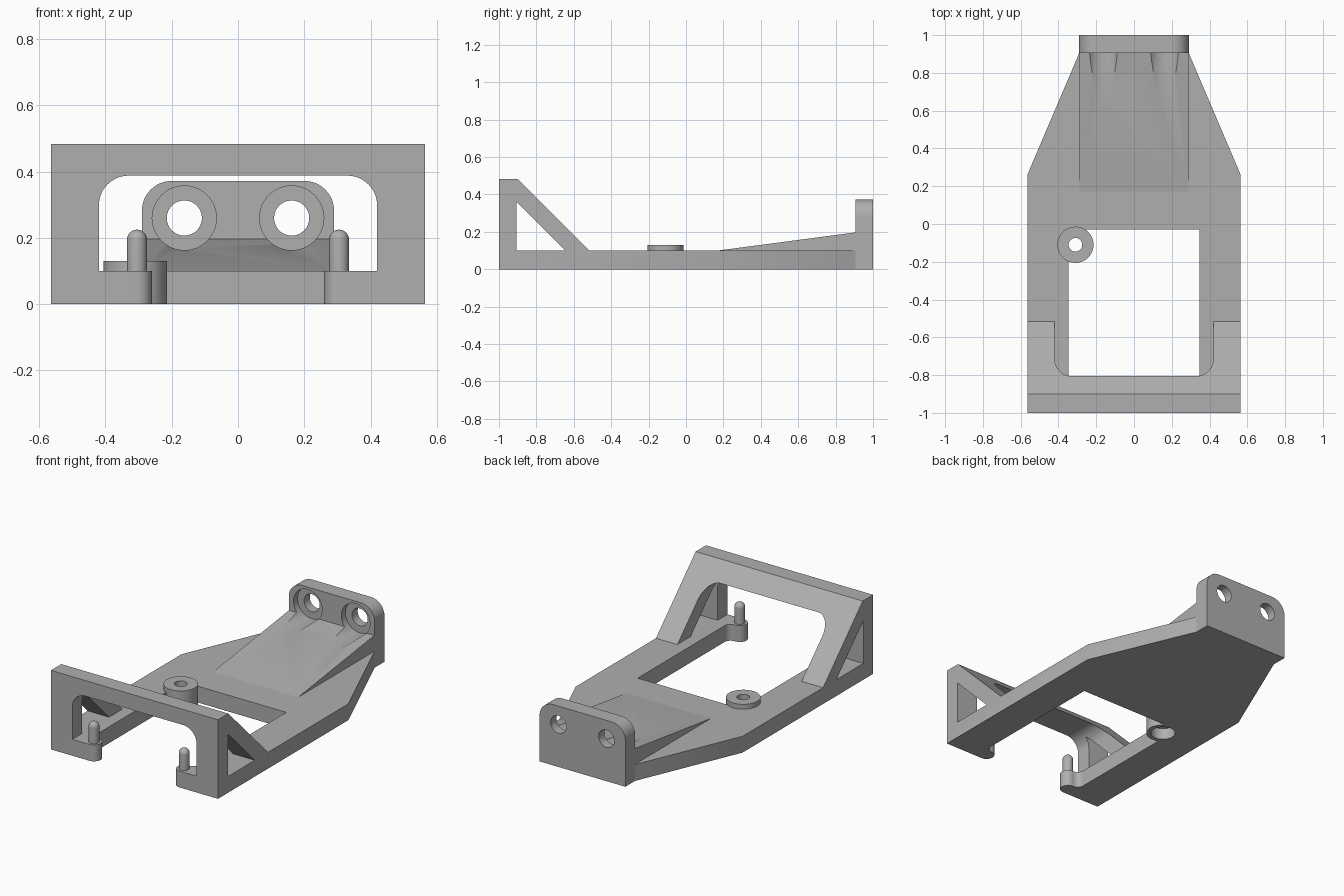
import bpy, bmesh
from math import sin, cos, radians, pi

old = bpy.data.objects.get("Cube")
if old:
    bpy.data.objects.remove(old, do_unlink=True)

grey = bpy.data.materials.new("plain grey")
grey.use_nodes = True
COLOUR = (0.43, 0.43, 0.43, 1)
grey.diffuse_color = COLOUR
grey.node_tree.nodes["Principled BSDF"].inputs["Base Color"].default_value = COLOUR
parts = []


def arc(cx, cy, r, start, end, n=12):
    angles = [radians(start + (end - start) * i / n) for i in range(n + 1)]
    return [(cx + r * cos(a), cy + r * sin(a)) for a in angles]


def mirrored(half):
    return half + [(-x, y) for x, y in reversed(half)]


def finish(name, bm):
    bmesh.ops.recalc_face_normals(bm, faces=bm.faces)
    mesh = bpy.data.meshes.new(name)
    bm.to_mesh(mesh)
    bm.free()
    mesh.materials.append(grey)
    ob = bpy.data.objects.new(name, mesh)
    bpy.context.collection.objects.link(ob)
    parts.append(ob)
    return ob


def prism(name, outline, axis, low, high):
    """Extrude a flat outline along one axis."""
    place = {"x": lambda u, v: (low, u, v),
             "y": lambda u, v: (u, low, v),
             "z": lambda u, v: (u, v, low)}[axis]
    bm = bmesh.new()
    face = bm.faces.new([bm.verts.new(place(u, v)) for u, v in outline])
    new = bmesh.ops.extrude_face_region(bm, geom=[face])["geom"]
    shift = [high - low if a == axis else 0 for a in "xyz"]
    bmesh.ops.translate(bm, vec=shift, verts=[g for g in new if isinstance(g, bmesh.types.BMVert)])
    return finish(name, bm)


def rod(name, cu, cv, r, axis, low, high):
    return prism(name, arc(cu, cv, r, 0, 360, 48)[:-1], axis, low, high)


def lathe(name, profile, x, y, closed):
    """Spin an (r, z) profile round a vertical axis."""
    bm = bmesh.new()
    verts = [bm.verts.new((r, 0, z)) for r, z in profile]
    pairs = list(zip(verts, verts[1:])) + ([(verts[-1], verts[0])] if closed else [])
    edges = [bm.edges.new(p) for p in pairs]
    bmesh.ops.spin(bm, geom=verts + edges, axis=(0, 0, 1), cent=(0, 0, 0),
                   angle=2 * pi, steps=40, use_duplicate=False)
    bmesh.ops.remove_doubles(bm, verts=bm.verts, dist=0.0001)
    bmesh.ops.translate(bm, vec=(x, y, 0), verts=bm.verts)
    return finish(name, bm)


def combine(target, tools, operation="DIFFERENCE", keep=False):
    """Apply boolean tools to a part, then discard them."""
    for tool in tools:
        mod = target.modifiers.new("boolean", "BOOLEAN")
        mod.operation, mod.solver, mod.object = operation, "EXACT", tool
    graph = bpy.context.evaluated_depsgraph_get()
    graph.update()
    mesh = bpy.data.meshes.new_from_object(target.evaluated_get(graph))
    target.modifiers.clear()
    target.data = mesh
    if not keep:
        for tool in tools:
            parts.remove(tool)
            bpy.data.objects.remove(tool, do_unlink=True)


# Base plate: open U with bullnosed feet in front, tapering to the back
W, T, BACK = 0.565, 0.1, 0.905
half = [(0.348, -0.03)]
half += arc(0.308, -0.87, 0.04, 0, -90, 8)
half += arc(0.305, -0.955, 0.045, 90, 270, 16)
half += [(W, -1), (W, 0.26), (0.29, BACK)]
base = prism("base_frame", mirrored(half), "z", 0, T)

# Front arch with sloping braces, arched opening and triangular side windows
arch = prism("arch", [(-1, T), (-1, 0.483), (-0.9, 0.483), (-0.517, T)], "x", -W, W)
opening = prism("arch_cutter", mirrored([(0.42, 0.05)] + arc(0.33, 0.298, 0.09, 0, 90)),
                "y", -1.1, -0.4)
window = prism("window_cutter", [(-0.905, 0.36), (-0.905, 0.05), (-0.595, 0.05)], "x", -0.7, 0.7)
combine(arch, [opening, window])
combine(base, [arch], "UNION")

# Screw boss with a wider pocket underneath
BX, BY = -0.31, -0.11
combine(base, [rod("boss_cutter", BX, BY, 0.08, "z", -0.1, 0.2)])
lathe("screw_boss", [(0.036, 0.13), (0.096, 0.13), (0.096, 0), (0.07, 0),
                     (0.07, 0.07), (0.036, 0.07)], BX, BY, True)

# Locating pins on the feet
for side, x in (("left", 0.305), ("right", -0.305)):
    lathe(side + "_pin", [(0.03, 0.09)] + arc(0, 0.195, 0.03, 0, 90, 8), x, -0.955, False)

# Ramp and upright mounting plate, both cut by the screw head recesses
ramp = prism("ramp", [(0.17, T), (BACK, 0.197), (BACK, 0.05), (0.17, 0.05)], "x", -0.288, 0.288)
mount = prism("mounting_plate", mirrored([(0.29, 0)] + arc(0.2, 0.282, 0.09, 0, 90)),
              "y", BACK, 1)
recesses = [rod("recess_cutter", x, 0.26, 0.097, "y", 0.4, 0.945) for x in (-0.162, 0.162)]
holes = [rod("hole_cutter", x, 0.26, 0.053, "y", 0.8, 1.1) for x in (-0.162, 0.162)]
combine(ramp, recesses, keep=True)
combine(mount, recesses + holes)

# Smooth the round surfaces, keep the corners sharp
bpy.ops.object.select_all(action="DESELECT")
for ob in parts:
    ob.select_set(True)
bpy.context.view_layer.objects.active = base
bpy.ops.object.shade_smooth_by_angle(angle=radians(30))
